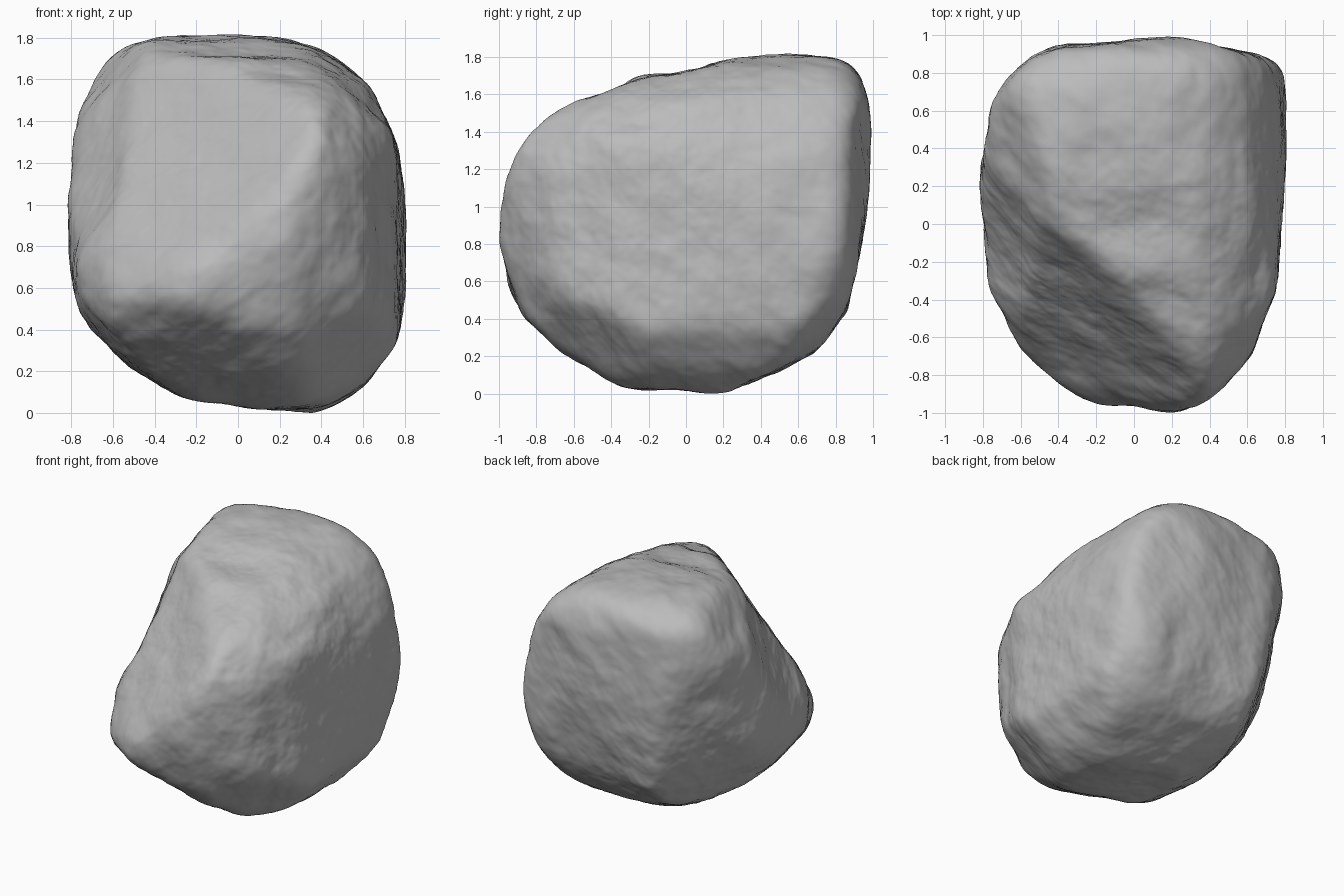
import bpy
import bmesh
from math import cos, sin, radians
from mathutils import Vector, noise

default_cube = bpy.data.objects.get("Cube")
if default_cube:
    bpy.data.objects.remove(default_cube, do_unlink=True)

X, Y, Z = Vector((1, 0, 0)), Vector((0, 1, 0)), Vector((0, 0, 1))

# Outlines measured from the middle of the boulder
front_outline = [
    (-.6, .83), (-.38, .9), (.05, .91), (.4, .85), (.6, .7), (.74, .45),
    (.78, .2), (.81, -.2), (.76, -.55), (.6, -.78), (.38, -.9), (.2, -.88),
    (-.25, -.83), (-.55, -.7), (-.7, -.55), (-.77, -.35), (-.81, 0),
    (-.8, .4), (-.76, .6)]
side_outline = [
    (-1, -.08), (-.95, .3), (-.86, .49), (-.74, .61), (-.42, .7),
    (-.25, .79), (0, .8), (.2, .87), (.45, .9), (.75, .91), (.9, .85),
    (.98, .65), (1, .52), (.93, -.1), (.85, -.45), (.7, -.67), (.4, -.8),
    (.17, -.9), (-.4, -.85), (-.6, -.72), (-.85, -.55), (-.95, -.3)]
top_outline = [
    (.14, 1), (.35, .95), (.6, .91), (.76, .85), (.81, .8), (.8, .4),
    (.74, -.35), (.6, -.75), (.4, -.92), (.24, -1), (-.2, -.95),
    (-.4, -.85), (-.58, -.72), (-.65, -.55), (-.75, -.35), (-.81, .18),
    (-.77, .5), (-.73, .68), (-.6, .85), (-.4, .94), (-.1, .95)]
front_slant_outline = [
    (0, 1.17), (.2, 1.14), (.59, 1.08), (.77, .96), (1.03, .72), (1.07, .5),
    (1.12, .04), (1.01, -.43), (.7, -.75), (.36, -.91), (.11, -.99),
    (-.36, -.84), (-.71, -.61), (-.89, -.45), (-.83, -.12), (-.67, .16),
    (-.54, .43), (-.41, .76), (-.22, 1.01), (-.14, 1.15)]
back_slant_outline = [
    (.1, .89), (.19, .83), (.37, .56), (.61, .22), (.76, .04), (.89, -.2),
    (.82, -.38), (.61, -.61), (.37, -.77), (0, -.9), (-.45, -.86),
    (-.76, -.73), (-1, -.5), (-1.12, -.18), (-1.07, .31), (-.93, .5),
    (-.66, .67), (-.37, .8), (-.15, .87)]
under_slant_outline = [
    (.04, 1.11), (.49, 1.14), (.73, 1), (1, .81), (1.01, .5), (.93, .06),
    (.83, -.25), (.71, -.48), (.45, -.73), (0, -.9), (-.41, -.85),
    (-.78, -.65), (-.9, -.32), (-.93, -.12), (-.93, .2), (-.82, .47),
    (-.57, .67), (-.37, .83), (-.17, .98)]


def slanted(turn, tilt):
    """Right and up axes of a carving direction turned about z, then tilted."""
    turn, tilt = radians(turn), radians(tilt)
    right = X * cos(turn) + Y * sin(turn)
    away = Y * cos(turn) - X * sin(turn)
    return right, away * sin(tilt) + Z * cos(tilt)


carvings = [
    (X, Z, front_outline),
    (Y, Z, side_outline),
    (X, Y, top_outline),
    (*slanted(35, 25), front_slant_outline),
    (*slanted(215, 25), back_slant_outline),
    (*slanted(135, -30), under_slant_outline),
]
carvings = [(right, up, [Vector(p) for p in outline])
            for right, up, outline in carvings]

# Flat breaks across the corners: facing direction and distance from the middle
breaks = [
    (Vector((.61, -.61, .5)), 1.0),    # upper front left corner
    (Vector((.75, -.5, .43)), .93),    # left end of the front face
    (Vector((-.2, -.5, -.84)), .86),   # undercut below the front
    (Vector((.6, -.5, -.62)), .93),    # lower front left corner
    (Vector((-.6, .5, -.62)), .93),    # lower back right corner
]


def outline_reach(ray, outline):
    """Multiple of the ray at which it meets the outline."""
    for i, end in enumerate(outline):
        start = outline[i - 1]
        if start.cross(ray) * end.cross(ray) <= 0 and ray.dot(start + end) > 0:
            edge = end - start
            across = ray.cross(edge)
            if abs(across) > 1e-9:
                return start.cross(edge) / across
    return 10.0


def carved_reach(direction):
    """Distance to the stone surface, limited by every outline and break."""
    reach = 10.0
    for right, up, outline in carvings:
        ray = Vector((direction.dot(right), direction.dot(up)))
        if ray.length > 1e-4:
            reach = min(reach, outline_reach(ray, outline))
    for facing, distance in breaks:
        slope = direction.dot(facing)
        if slope > 1e-4:
            reach = min(reach, distance / slope)
    return reach


# Boulder: a fine ball carved to the outlines, then worn smooth
bm = bmesh.new()
bmesh.ops.create_icosphere(bm, subdivisions=7, radius=1)
for v in bm.verts:
    v.co = v.co.normalized() * carved_reach(v.co.normalized())
for _ in range(35):
    bmesh.ops.smooth_vert(bm, verts=bm.verts, factor=0.5,
                          use_axis_x=True, use_axis_y=True, use_axis_z=True)

# Weathered surface: broad dents, and finer grain drawn out along the strata
SWELL = 0.008
bm.normal_update()
strata = Vector((0.6, -0.5, 0.6)).normalized()
offsets = []
for v in bm.verts:
    stretched = v.co - strata * v.co.dot(strata) * 0.5
    dents = noise.noise(v.co * 3) * 0.015
    grain = noise.fractal(stretched * 6, 0.9, 2.1, 4) * 0.01
    offsets.append(v.normal * (SWELL + dents + grain))
for v, offset in zip(bm.verts, offsets):
    v.co += offset

# Stand the boulder on the ground
lowest = min(v.co.z for v in bm.verts)
bmesh.ops.translate(bm, verts=bm.verts, vec=Z * -lowest)
bm.normal_update()

mesh = bpy.data.meshes.new("boulder")
bm.to_mesh(mesh)
bm.free()
mesh.shade_smooth()

# Grey stone
stone = bpy.data.materials.new("grey_stone")
stone.use_nodes = True
colour = (0.5, 0.5, 0.5, 1)
stone.diffuse_color = colour
stone.node_tree.nodes["Principled BSDF"].inputs["Base Color"].default_value = colour
mesh.materials.append(stone)

boulder = bpy.data.objects.new("boulder", mesh)
bpy.context.collection.objects.link(boulder)
